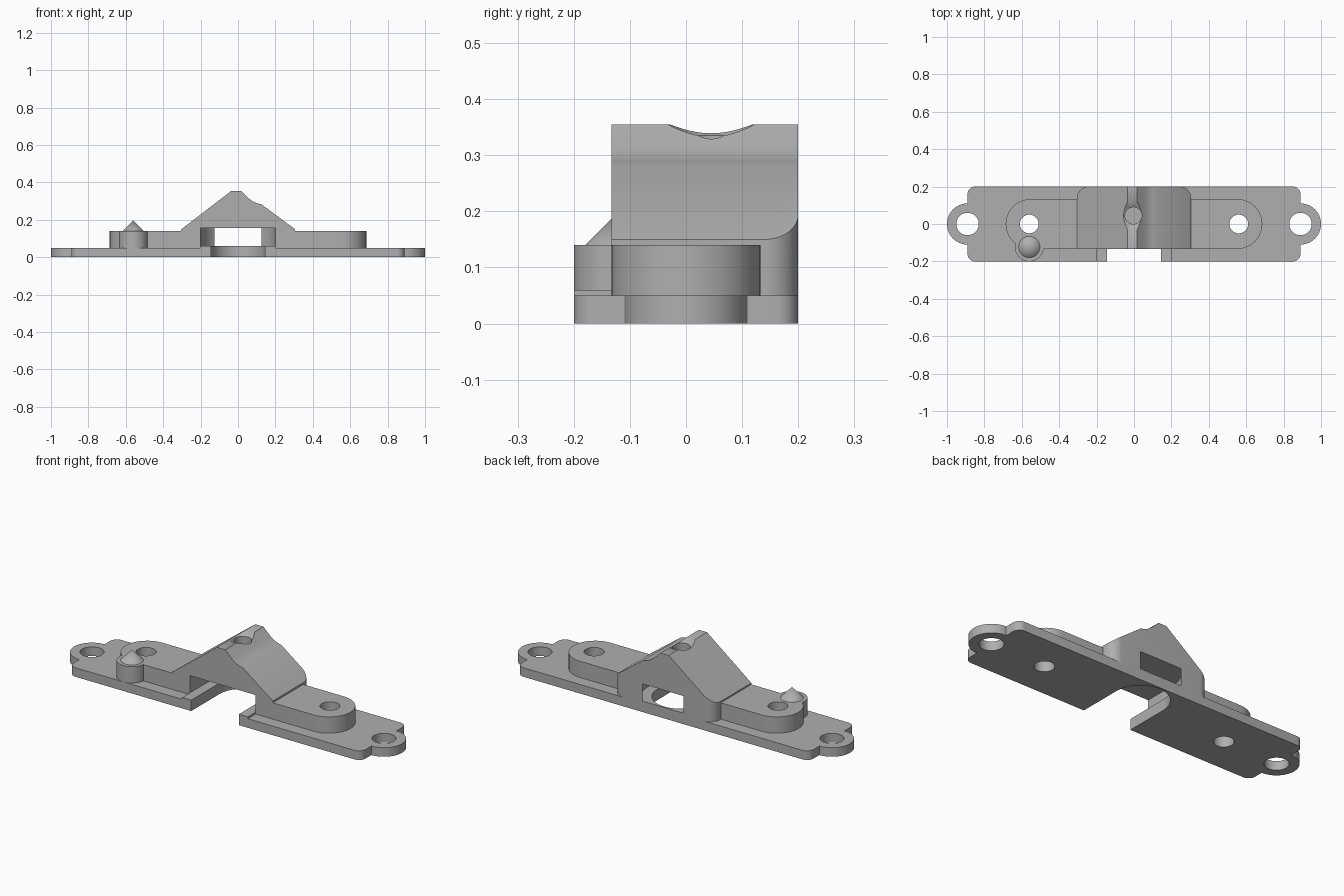
import bpy, bmesh
from math import sin, cos, radians, pi

cube = bpy.data.objects.get("Cube")
if cube:
    bpy.data.objects.remove(cube, do_unlink=True)

grey = bpy.data.materials.new("plain grey")
grey.use_nodes = True
grey.diffuse_color = (0.43, 0.43, 0.43, 1)
grey.node_tree.nodes["Principled BSDF"].inputs["Base Color"].default_value = grey.diffuse_color

BASE, BOSS, FRONT, BACK = 0.05, 0.14, -0.133, 0.2
AXIS_Y = 0.045      # shared centre of the notch, recess and top bore
SIDE = 0.305        # half width of the bridge


def arc(cx, cy, r, start, end, n=24):
    steps = [radians(start + (end - start) * i / n) for i in range(n + 1)]
    return [(cx + r * cos(a), cy + r * sin(a)) for a in steps]


def circle(cx, cy, r):
    return arc(cx, cy, r, 0, 352.5, 47)


def prism(name, outline, low, high, along_y=False):
    """Extrude an outline up z, or an x-z profile along y."""
    bm = bmesh.new()
    place = (lambda u, v: (u, low, v)) if along_y else (lambda u, v: (u, v, low))
    face = bm.faces.new([bm.verts.new(place(u, v)) for u, v in outline])
    new = bmesh.ops.extrude_face_region(bm, geom=[face])["geom"]
    step = (0, high - low, 0) if along_y else (0, 0, high - low)
    bmesh.ops.translate(bm, vec=step, verts=[g for g in new if isinstance(g, bmesh.types.BMVert)])
    return finish(name, bm)


def cone(name, x, y, z, r1, r2, height):
    bm = bmesh.new()
    bmesh.ops.create_cone(bm, cap_ends=True, segments=48, radius1=r1, radius2=r2, depth=height)
    bmesh.ops.translate(bm, vec=(x, y, z + height / 2), verts=bm.verts)
    return finish(name, bm)


def finish(name, bm):
    bmesh.ops.remove_doubles(bm, verts=bm.verts, dist=1e-5)
    bmesh.ops.recalc_face_normals(bm, faces=bm.faces)
    mesh = bpy.data.meshes.new(name)
    bm.to_mesh(mesh)
    bm.free()
    mesh.materials.append(grey)
    ob = bpy.data.objects.new(name, mesh)
    bpy.context.collection.objects.link(ob)
    return ob


def combine(ob, tool, operation="DIFFERENCE"):
    mod = ob.modifiers.new("combine", "BOOLEAN")
    mod.operation, mod.object, mod.solver = operation, tool, "EXACT"
    bpy.context.view_layer.objects.active = ob
    bpy.ops.object.modifier_apply(modifier=mod.name)
    bpy.data.objects.remove(tool, do_unlink=True)


def slot(r, low, high):
    """Cutter open to the front with a half-round inner end."""
    return prism("slot_cutter", [(-r, -0.4), (r, -0.4)] + arc(0, AXIS_Y, r, 0, 180, 40), low, high)


def hole(x, r):
    return prism("hole_cutter", circle(x, 0, r), -0.1, 0.3)


# Base plate with rounded corners and an ear at each end
half = arc(0.85, -0.16, 0.04, -90, 0, 8) + arc(0.89, 0, 0.11, -90, 90) + arc(0.85, 0.16, 0.04, 0, 90, 8)
plate = prism("base_plate", half + [(-x, -y) for x, y in half], 0, BASE)
combine(plate, slot(0.145, -0.1, 0.1))
for side in (-1, 1):
    combine(plate, hole(side * 0.89, 0.06))
    combine(plate, hole(side * 0.56, 0.05))
parts = [plate]

# Round-ended bosses and the thin strips beside the notch
for side, label in ((1, "left"), (-1, "right")):
    outline = [(SIDE, FRONT)] + arc(0.553, 0, -FRONT, -90, 90) + [(SIDE, -FRONT)]
    boss = prism(label + "_boss", [(side * x, y) for x, y in outline], BASE, BOSS)
    if side < 0:
        combine(boss, prism("post", circle(-0.56, -0.123, 0.077), BASE, BOSS), "UNION")
    combine(boss, hole(side * 0.56, 0.05))
    strip = [(0.145, -0.2), (0.2, -0.2), (0.2, FRONT), (0.145, FRONT)]
    parts += [boss, prism(label + "_strip", [(side * x, y) for x, y in strip], BASE, 0.06)]

# Pointed pin on the post
parts.append(cone("pin_tip", -0.56, -0.123, BOSS, 0.057, 0, 0.057))

# Peaked bridge, rounded at its back corners
profile = [(-SIDE, BASE), (SIDE, BASE), (SIDE, 0.15), (0.125, 0.283), (0.1, 0.289), (0.08, 0.298),
           (0.06, 0.312), (0.015, 0.355), (-0.035, 0.355), (-SIDE, 0.148)]
bridge = prism("bridge", profile, FRONT, BACK, along_y=True)
r = 0.06
plan = [(-SIDE, -0.3), (SIDE, -0.3)] + arc(SIDE - r, BACK - r, r, 0, 90, 12) + arc(r - SIDE, BACK - r, r, 90, 180, 12)
combine(bridge, prism("plan_cutter", plan, 0, 0.5), "INTERSECT")

# Recess under the bridge, breaking out as a window at the back
combine(bridge, slot(0.2, 0.06, 0.155))
combine(bridge, slot(0.145, -0.1, 0.1))

# Countersunk blind bore in the ridge
combine(bridge, prism("bore_cutter", circle(-0.003, AXIS_Y, 0.045), 0.2, 0.5))
combine(bridge, cone("countersink_cutter", -0.003, AXIS_Y, 0.335, 0.045, 0.115, 0.04))
parts.append(bridge)

# Smooth the round walls, keep edges crisp
for ob in parts:
    bpy.ops.object.select_all(action="DESELECT")
    ob.select_set(True)
    bpy.context.view_layer.objects.active = ob
    bpy.ops.object.shade_smooth_by_angle(angle=pi / 6)
